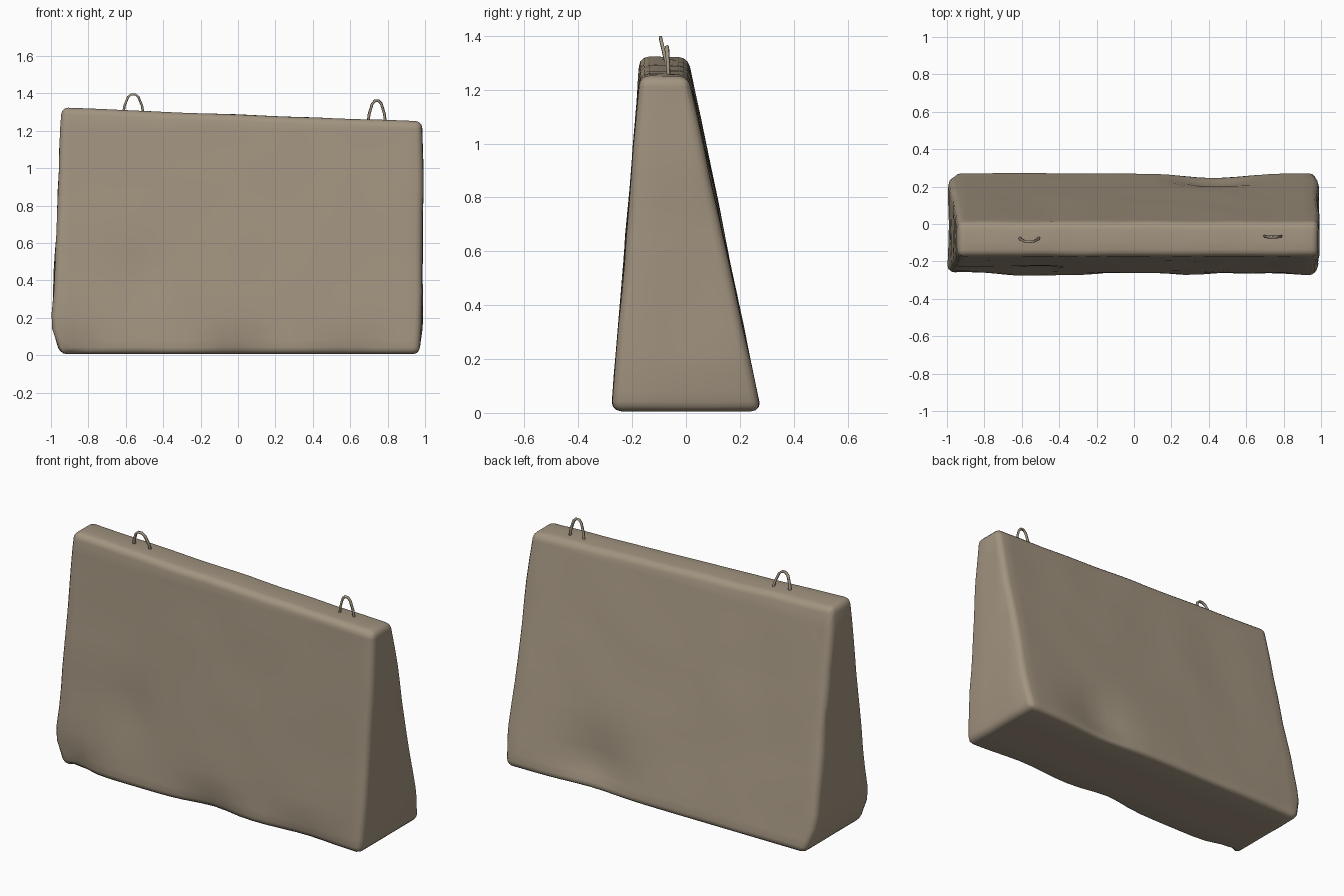
import bpy, bmesh, math
from mathutils import Vector, noise

if "Cube" in bpy.data.objects:
    bpy.data.objects.remove(bpy.data.objects["Cube"], do_unlink=True)


def make_material(name, color):
    m = bpy.data.materials.new(name)
    m.use_nodes = True
    m.diffuse_color = color
    m.node_tree.nodes["Principled BSDF"].inputs["Base Color"].default_value = color
    return m


concrete = make_material("weathered concrete", (0.36, 0.295, 0.215, 1))


def bump(x, center, width):
    return math.exp(-((x - center) / width) ** 2)


# Tapered block: wide foot, narrow top that slopes down to the left
bm = bmesh.new()
bmesh.ops.create_cube(bm, size=2)
for v in bm.verts:
    left, back, top = v.co.x > 0, v.co.y > 0, v.co.z > 0
    if top:
        v.co = Vector((0.99 if left else -0.945, 0.008 if back else -0.172,
                       1.25 if left else 1.322))
    else:
        v.co = Vector((0.985 if left else -1.0, 0.278 if back else -0.276, 0.006))
bmesh.ops.bevel(bm, geom=bm.edges[:], offset=0.035, segments=3,
                profile=0.5, affect='EDGES')


# Cut loops through the block so that its worn surfaces can be shaped
def cut(axis, values):
    for c in values:
        normal = Vector((0, 0, 0))
        normal[axis] = 1
        bmesh.ops.bisect_plane(bm, geom=bm.verts[:] + bm.edges[:] + bm.faces[:],
                               plane_co=normal * c, plane_no=normal)


cut(0, [-0.9 + 0.09 * i for i in range(21)])
cut(2, [0.08, 0.14] + [0.22 + 0.11 * i for i in range(10)])
cut(1, [-0.1, 0.0, 0.1])

# Worn edges, a shallow pit in the front and a hollow in the back foot
for v in bm.verts:
    x, y, z = v.co
    low = max(0, 1 - z / 0.16)
    if z > 0.012:
        n = noise.noise_vector(Vector((x, y, z)) * 4)
        v.co += Vector((n.x * 0.009, n.y * 0.005, n.z * 0.004))
    if y < -0.18:
        chip = bump(x, -0.88, 0.12) + 0.8 * bump(x, 0, 0.16) + 0.5 * bump(x, 0.6, 0.2)
        v.co.y += 0.05 * chip * low
        v.co.y += 0.022 * bump(x, -0.5, 0.1) * bump(z, 0.4, 0.16)
    if y > 0.15:
        v.co.y -= 0.045 * bump(x, 0.43, 0.2) * bump(z, 0.14, 0.15)
    if x < -0.9:
        v.co.x += 0.05 * low
    if x > 0.9:
        v.co.x -= 0.015 * low
    v.co.z = max(v.co.z, 0)

mesh = bpy.data.meshes.new("barrier_block")
bmesh.ops.recalc_face_normals(bm, faces=bm.faces[:])
bm.to_mesh(mesh)
bm.free()
block = bpy.data.objects.new("barrier_block", mesh)
bpy.context.collection.objects.link(block)
mesh.materials.append(concrete)
mesh.polygons.foreach_set("use_smooth", [True] * len(mesh.polygons))


# Lifting loops: thin bent bars set into the top
def lifting_loop(name, x, y, base, height, half, lean):
    curve = bpy.data.curves.new(name, 'CURVE')
    curve.dimensions = '3D'
    curve.bevel_depth = 0.008
    curve.bevel_resolution = 0
    curve.use_fill_caps = True
    shape = [(-1, -0.3), (-0.85, 0.3), (-0.5, 0.85), (-0.2, 1),
             (0.2, 1), (0.5, 0.85), (0.85, 0.3), (1, -0.3)]
    spline = curve.splines.new('POLY')
    spline.points.add(len(shape) - 1)
    for p, (u, w) in zip(spline.points, shape):
        p.co = (x + u * half, y + lean * w, base + height * w, 1)
    curve.materials.append(concrete)
    ob = bpy.data.objects.new(name, curve)
    bpy.context.collection.objects.link(ob)


lifting_loop("right_lifting_loop", -0.56, -0.075, 1.308, 0.086, 0.055, -0.02)
lifting_loop("left_lifting_loop", 0.742, -0.065, 1.26, 0.1, 0.048, -0.005)
